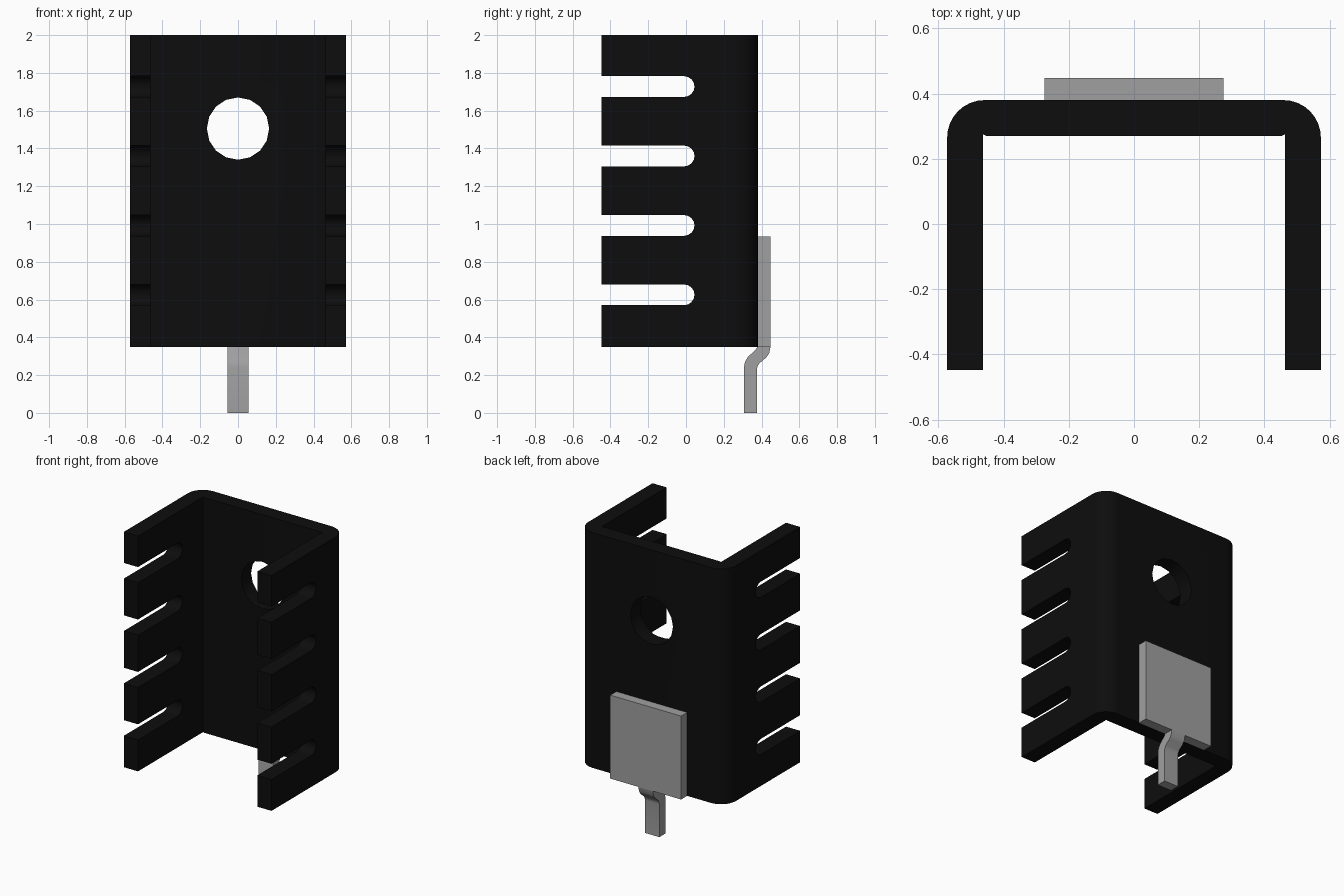
import bpy, bmesh
from math import cos, sin, pi, radians
from mathutils import Vector

cube = bpy.data.objects.get("Cube")
if cube:
    bpy.data.objects.remove(cube, do_unlink=True)


def material(name, value):
    mat = bpy.data.materials.new(name)
    mat.use_nodes = True
    colour = (value, value, value, 1)
    mat.diffuse_color = colour
    mat.node_tree.nodes["Principled BSDF"].inputs["Base Color"].default_value = colour
    return mat


black = material("black anodised", 0.004)
grey = material("tinned metal", 0.35)


def arc(cx, cy, r, start, end, steps):
    """Points along an arc, angles in degrees."""
    angles = [radians(start + (end - start) * i / steps) for i in range(steps + 1)]
    return [(cx + r * cos(a), cy + r * sin(a)) for a in angles]


def extrude(name, points, axis, low, high, mat):
    """Prism from a 2D profile: axis 0 takes (y, z), 1 takes (x, z), 2 takes (x, y)."""
    bm = bmesh.new()
    verts = []
    for u, v in points:
        co = [u, v]
        co.insert(axis, low)
        verts.append(bm.verts.new(co))
    face = bm.faces.new(verts)
    result = bmesh.ops.extrude_face_region(bm, geom=[face])
    shift = Vector((0, 0, 0))
    shift[axis] = high - low
    moved = [g for g in result["geom"] if isinstance(g, bmesh.types.BMVert)]
    bmesh.ops.translate(bm, verts=moved, vec=shift)
    bmesh.ops.recalc_face_normals(bm, faces=bm.faces)
    mesh = bpy.data.meshes.new(name)
    bm.to_mesh(mesh)
    bm.free()
    mesh.materials.append(mat)
    obj = bpy.data.objects.new(name, mesh)
    bpy.context.collection.objects.link(obj)
    return obj


def smooth(obj):
    bpy.ops.object.select_all(action="DESELECT")
    bpy.context.view_layer.objects.active = obj
    obj.select_set(True)
    bpy.ops.object.shade_smooth_by_angle(angle=radians(30))


# Folded U-shaped heat sink
W, WALL, FRONT, BACK, R = 0.573, 0.11, -0.447, 0.38, 0.115
BOTTOM, TOP = 0.35, 2.0
inner = W - WALL
half = [(inner, FRONT), (W, FRONT)] + arc(W - R, BACK - R, R, 0, 90, 8)
inside = [(inner - 0.01, BACK - WALL), (inner, BACK - WALL + 0.005)]
mirror = lambda pts: [(-x, y) for x, y in reversed(pts)]
profile = half + mirror(half) + mirror(inside) + inside
heat_sink = extrude("heat_sink", profile, 2, BOTTOM, TOP, black)

# Cutters: cooling slots through both side walls, and the mounting hole
slot_r = 0.055
cutters = []
for i in range(4):
    z = 0.625 + i * 0.3675
    outline = [(-0.6, z - slot_r)] + arc(-0.01, z, slot_r, -90, 90, 8) + [(-0.6, z + slot_r)]
    cutters.append(extrude(f"slot_cutter_{i + 1}", outline, 0, -0.8, 0.8, black))
hole = arc(0, 1.505, 0.165, 0, 360, 16)[:-1]
cutters.append(extrude("hole_cutter", hole, 1, 0.1, 0.6, black))

for cutter in cutters:
    mod = heat_sink.modifiers.new(cutter.name, "BOOLEAN")
    mod.operation = "DIFFERENCE"
    mod.solver = "EXACT"
    mod.object = cutter
    bpy.context.view_layer.objects.active = heat_sink
    bpy.ops.object.modifier_apply(modifier=mod.name)
    bpy.data.objects.remove(cutter, do_unlink=True)
smooth(heat_sink)

# Solder tab plate on the back
extrude("tab_plate", [(-0.275, BACK), (0.275, BACK), (0.275, 0.447), (-0.275, 0.447)],
        2, BOTTOM, 0.935, grey)

# Cranked solder pin below the plate
back_edge = [(0.447, BOTTOM), (0.441, 0.317), (0.425, 0.293),
             (0.388, 0.262), (0.378, 0.245), (0.375, 0.23), (0.375, 0)]
front_edge = [(0.306, 0), (0.306, 0.24), (0.312, 0.27), (0.328, 0.297),
              (0.368, 0.333), (0.378, BOTTOM)]
pin = extrude("solder_pin", back_edge + front_edge, 0, -0.056, 0.056, grey)
smooth(pin)
